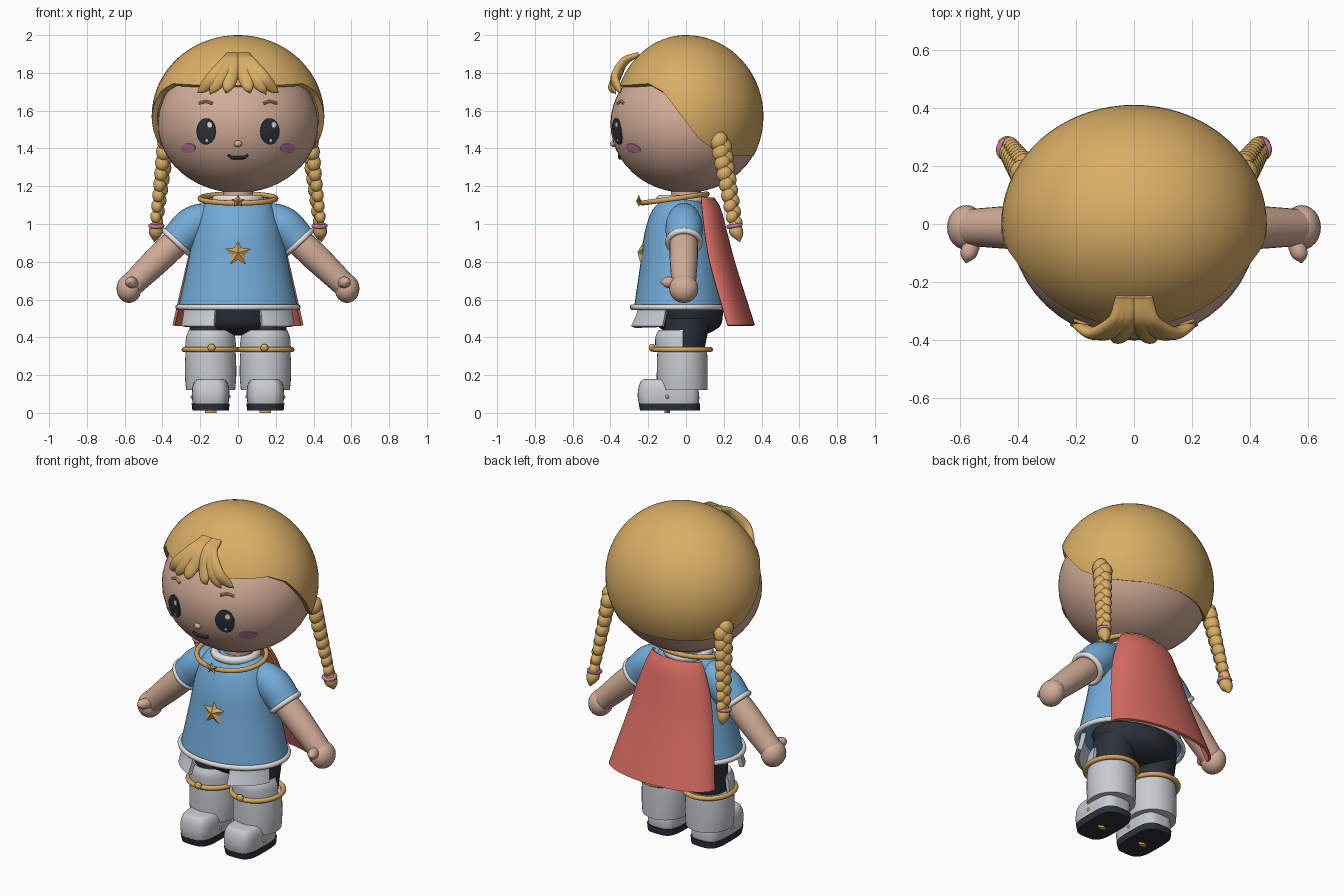
import bpy, bmesh, math
from math import sin, cos, pi, radians, sqrt
from mathutils import Vector, Matrix

if "Cube" in bpy.data.objects:
    bpy.data.objects.remove(bpy.data.objects["Cube"], do_unlink=True)


def material(name, *rgb):
    m = bpy.data.materials.new(name)
    m.use_nodes = True
    m.diffuse_color = (*rgb, 1)
    m.node_tree.nodes["Principled BSDF"].inputs["Base Color"].default_value = (*rgb, 1)
    return m


HAIR = material("golden hair", .69, .42, .13)
GOLD = material("gold trim", .68, .39, .11)
SKIN = material("skin", .64, .41, .31)
BLUE = material("shirt blue", .17, .41, .69)
RED = material("cape red", .68, .15, .12)
GREY = material("boot grey", .57, .60, .63)
WHITE = material("trim white", .77, .75, .72)
DARK = material("charcoal", .025, .031, .044)
PINK = material("pink", .58, .20, .36)


def finish(obj, mat, thick=0, angle=45):
    obj.data.materials.append(mat)
    bpy.ops.object.select_all(action='DESELECT')
    obj.select_set(True)
    bpy.context.view_layer.objects.active = obj
    if thick:
        mod = obj.modifiers.new("thickness", 'SOLIDIFY')
        mod.thickness, mod.offset = thick, -1
        bpy.ops.object.modifier_apply(modifier=mod.name)
    bpy.ops.object.shade_smooth_by_angle(angle=radians(angle))
    return obj


def from_bmesh(name, bm, mat, thick=0, angle=45):
    mesh = bpy.data.meshes.new(name)
    bm.to_mesh(mesh)
    bm.free()
    obj = bpy.data.objects.new(name, mesh)
    bpy.context.collection.objects.link(obj)
    return finish(obj, mat, thick, angle)


def grid(name, rows, mat, wrap=True, caps=(True, True), thick=0):
    """Skin over rows of points, listed from top to bottom."""
    bm = bmesh.new()
    vs = [[bm.verts.new(p) for p in row] for row in rows]
    n = len(rows[0])
    for a, b in zip(vs, vs[1:]):
        for j in range(n if wrap else n - 1):
            k = (j + 1) % n
            bm.faces.new((b[j], b[k], a[k], a[j]))
    if caps[0]:
        bm.faces.new(vs[0])
    if caps[1]:
        bm.faces.new(vs[-1][::-1])
        bmesh.ops.recalc_face_normals(bm, faces=bm.faces)
    return from_bmesh(name, bm, mat, thick)


def smooth(keys, steps=5):
    """Catmull-Rom curve through tuples of any length."""
    ks = [Vector(k) for k in keys]
    ks = [ks[0] * 2 - ks[1]] + ks + [ks[-1] * 2 - ks[-2]]
    out = []
    for a, b, c, d in zip(ks, ks[1:], ks[2:], ks[3:]):
        for i in range(steps):
            t = i / steps
            out.append((b * 2 + (c - a) * t + (a * 2 - b * 5 + c * 4 - d) * t * t
                        + (b * 3 - a - c * 3 + d) * t ** 3) / 2)
    return out + [ks[-2]]


def ellipse(z, rx, ry, cx, cy, a, p=2):
    s, c = sin(a), cos(a)
    return Vector((cx + rx * math.copysign(abs(s) ** (2 / p), s),
                   cy - ry * math.copysign(abs(c) ** (2 / p), c), z))


def loft(name, keys, mat, p=2, n=40, steps=5):
    """Stack of (z, rx, ry, cx, cy) sections."""
    grid(name, [[ellipse(*k, 2 * pi * j / n, p) for j in range(n)] for k in smooth(keys, steps)], mat)


def panel(name, keys, a0, a1, mat, thick, n=24):
    """Open sheet between two angles measured from the front."""
    angles = [radians(a0 + (a1 - a0) * j / n) for j in range(n + 1)]
    grid(name, [[ellipse(*k, a) for a in angles] for k in smooth(keys)], mat, False, (False, False), thick)


def sweep(name, keys, mat, flat=1, n=16, steps=6):
    """Tube through (x, y, z, radius) keys."""
    path = smooth(keys, steps)
    rows = []
    for i, q in enumerate(path):
        d = (path[min(i + 1, len(path) - 1)] - path[max(i - 1, 0)]).to_3d().normalized()
        side = d.cross(Vector((0, 1, 0))).normalized()
        up = side.cross(d)
        r = max(q[3], .001)
        rows.append([q.to_3d() + r * (side * cos(2 * pi * j / n) + up * flat * sin(2 * pi * j / n))
                     for j in range(n)])
    grid(name, rows, mat)


def balls(name, parts, mat, seg=24):
    """One mesh of ellipsoids given as (location, radii, rotation matrix)."""
    bm = bmesh.new()
    for loc, size, rot in parts:
        m = Matrix.Translation(loc) @ rot @ Matrix.Diagonal((*size, 1))
        bmesh.ops.create_uvsphere(bm, u_segments=seg, v_segments=seg // 2, radius=1, matrix=m)
    from_bmesh(name, bm, mat)


def ball(name, loc, size, mat, seg=24):
    balls(name, [(loc, size, Matrix())], mat, seg)


def ring(name, loc, big, small, mat, rot=(0, 0, 0), scale=(1, 1, 1)):
    bpy.ops.mesh.primitive_torus_add(major_segments=40, minor_segments=10, location=loc, rotation=rot,
                                     major_radius=big, minor_radius=small)
    obj = bpy.context.object
    obj.name, obj.scale = name, scale
    finish(obj, mat)


def star(name, loc, size, depth, mat, tilt=0):
    bm = bmesh.new()
    rim = [bm.verts.new((sin(i * pi / 5) * r, 0, cos(i * pi / 5) * r))
           for i in range(10) for r in [size * (.5 if i % 2 else 1)]]
    for y in (-depth, depth):
        c = bm.verts.new((0, y, 0))
        for i in range(10):
            bm.faces.new((c, rim[i], rim[(i + 1) % 10]))
    bmesh.ops.recalc_face_normals(bm, faces=bm.faces)
    obj = from_bmesh(name, bm, mat, 0, 15)
    obj.location, obj.rotation_euler = loc, (tilt, 0, 0)


# Head and neck
RX, RY, RZ, CZ = .425, .40, .365, 1.53
ball("head", (0, 0, CZ), (RX, RY, RZ), SKIN, 48)
loft("neck", [(1.22, .08, .08, 0, 0), (1.08, .08, .08, 0, 0)], SKIN)


def on_face(x, z, lift=0):
    return Vector((x, -(RY + lift) * sqrt(1 - (x / RX) ** 2 - ((z - CZ) / RZ) ** 2), z))


def decal(name, x, z, w, h, lift, mat):
    rows = [[on_face(x + w * k * sin(-2 * pi * j / 28), z + h * k * cos(2 * pi * j / 28), lift)
             for j in range(28)] for k in (.05, .4, .75, 1)]
    grid(name, rows, mat, caps=(True, False), thick=.009)


# Face details
for s, side in ((1, "left"), (-1, "right")):
    decal(side + "_eye", s * .17, 1.49, .05, .07, .009, DARK)
    decal(side + "_eye_glint", s * .17 + .02, 1.525, .013, .015, .014, WHITE)
    decal(side + "_eye_small_glint", s * .17 + .004, 1.442, .007, .008, .014, WHITE)
    decal(side + "_cheek", s * .265, 1.40, .038, .025, .007, PINK)
    sweep(side + "_eyebrow", [(*on_face(s * .17 + dx, z), .008) for dx, z in
                              ((-.035, 1.638), (0, 1.648), (.035, 1.638))], GOLD, n=8)
sweep("mouth", [(*on_face(x, z, .003), r) for x, z, r in
                ((-.052, 1.366, .005), (-.03, 1.352, .009), (.03, 1.352, .009), (.052, 1.366, .005))], DARK, n=8)
ball("nose", on_face(0, 1.425), (.022, .018, .018), SKIN)

# Hair cap with a hairline that drops from the brow to the nape
LINE = [(-.5, 1.72), (-.2, 1.745), (-.12, 1.70), (-.03, 1.58), (.07, 1.45), (.17, 1.378), (.27, 1.36), (.6, 1.36)]


def hairline(y):
    for (y0, z0), (y1, z1) in zip(LINE, LINE[1:]):
        if y <= y1:
            return z0 + (z1 - z0) * (y - y0) / (y1 - y0)


def hair_point(a, f):
    ry = .38 if cos(a) > 0 else .41
    return ellipse(1.57 + .43 * cos(f), .457 * sin(f), ry * sin(f), 0, 0, a)


columns = []
for j in range(72):
    a, f = 2 * pi * j / 72, .02
    while hair_point(a, f).z > hairline(hair_point(a, f).y):
        f += .004
    columns.append([hair_point(a, .02 + (f - .02) * i / 24) for i in range(25)])
grid("hair_cap", list(zip(*columns)), HAIR, caps=(True, False), thick=.03)

# Fringe locks fanning from the parting
for i, (x0, x1, y1, z1) in enumerate([(.055, .215, -.345, 1.695), (.04, .15, -.37, 1.685), (.02, .065, -.385, 1.69)]):
    for s in (1, -1):
        sweep("fringe_lock", [(s * x0 * .8, -.25, 1.90, .02), (s * x0, -.325, 1.86, .036),
                              (s * (x0 * .55 + x1 * .45), -.375 + i * .003, 1.775, .04),
                              (s * (x0 * .2 + x1 * .8), y1 - .012, 1.72, .026), (s * x1, y1, z1, .001)], HAIR, .6)

# Braids
for s, side in ((1, "left"), (-1, "right")):
    beads = []
    for i in range(8):
        t = i / 7
        w = .046 - .014 * t
        for k in (1, -1):
            c = Vector((s * (.382 + .048 * t), .185 + .07 * t, 1.425 - .4 * t - .014 * k))
            c += Vector((s * -.42, .9, 0)) * .013 * k
            beads.append((c, (w * .9, w, w * 1.15), Matrix.Rotation(radians(30 * k), 4, 'X')))
    balls(side + "_braid", beads, HAIR, 16)
    sweep(side + "_braid_tip", [(s * .43, .25, 1.01, .022), (s * .434, .262, .97, .036),
                                (s * .438, .275, .94, .03), (s * .442, .285, .905, .002)], HAIR)
    ring(side + "_hair_tie", (s * .432, .256, .99), .032, .011, PINK, (.15, 0, 0))

# Shirt, collar and hem
loft("shirt", [(1.135, .12, .09, 0, -.02), (1.11, .17, .12, 0, -.025), (1.06, .20, .155, 0, -.03),
               (.95, .235, .19, 0, -.03), (.8, .265, .21, 0, -.03), (.56, .317, .245, 0, -.03)], BLUE)
ring("shirt_hem", (0, -.035, .56), .317, .015, WHITE, scale=(1, .79, 1))
ring("collar", (0, -.02, 1.13), .115, .024, WHITE)
ring("necklace", (0, -.06, 1.135), .2, .014, GOLD, (radians(8), 0, 0), (1, .87, 1))
star("necklace_star", (0, -.25, 1.12), .036, .014, GOLD)
star("chest_star", (0, -.232, .845), .072, .025, GOLD, radians(-8))

# Cape
panel("cape", [(1.14, .16, .07, 0, .08), (1.08, .19, .1, 0, .085), (.95, .235, .12, 0, .1),
               (.78, .275, .135, 0, .13), (.465, .347, .145, 0, .22)], 90, 270, RED, .014, 32)

# Arms
for s, side in ((1, "left"), (-1, "right")):
    sweep(side + "_sleeve", [(s * .12, -.01, 1.05, .05), (s * .17, -.01, 1.035, .08),
                             (s * .245, -.01, .99, .098), (s * .325, -.01, .905, .093)], BLUE, n=24)
    ring(side + "_cuff", (s * .325, -.01, .905), .085, .016, WHITE, (0, radians(s * 137), 0))
    sweep(side + "_arm", [(s * .26, -.012, .965, .07), (s * .4, -.012, .835, .075),
                          (s * .56, -.012, .68, .064)], SKIN, n=24)
    ball(side + "_hand", (s * .577, -.012, .658), (.066, .077, .076), SKIN)
    sweep(side + "_thumb", [(s * .55, -.04, .68, .025), (s * .56, -.075, .69, .03),
                            (s * .572, -.11, .692, .026), (s * .577, -.134, .692, .003)], SKIN)

# Shorts
loft("shorts", [(.58, .26, .19, 0, 0), (.52, .25, .185, 0, .01), (.46, .22, .165, 0, .015),
                (.42, .13, .1, 0, .015), (.41, .03, .03, 0, .015)], DARK)

# Hip flaps, legs and boots
for s, side in ((1, "left"), (-1, "right")):
    a0, a1 = (24, 72) if s > 0 else (-72, -24)
    panel(side + "_hip_flap", [(.57, .295, .235, 0, -.035), (.52, .305, .25, 0, -.035),
                               (.46, .315, .275, 0, -.04)], a0, a1, GREY, .025)
    x = s * .145
    loft(side + "_thigh", [(.5, .115, .12, x, .01), (.32, .105, .105, x, -.01)], DARK)
    panel(side + "_knee_guard", [(.44, .115, .125, x, -.02), (.40, .13, .142, x, -.02),
                                 (.33, .136, .142, x, -.02)], -92, 92, GREY, .02)
    loft(side + "_boot_shaft", [(.34, .128, .128, x, -.02), (.3, .134, .133, x, -.02),
                                (.2, .136, .135, x, -.02), (.12, .13, .135, x, -.02)], GREY)
    ring(side + "_boot_band", (x, -.02, .335), .14, .014, GOLD, scale=(1, 1.06, 1))
    ball(side + "_band_stud", (s * .14, -.18, .345), (.021, .017, .021), GOLD, 16)
    loft(side + "_shoe", [(.18, .055, .11, x, -.105), (.172, .08, .135, x, -.1), (.14, .096, .155, x, -.095),
                          (.09, .099, .163, x, -.093), (.04, .094, .158, x, -.09)], GREY, 3.5)
    loft(side + "_sole", [(.05, .101, .163, x, -.088), (.012, .096, .158, x, -.085)], DARK, 3.5, steps=1)
    loft(side + "_sole_mark", [(.014, .03, .014, x, -.1), (0, .03, .014, x, -.1)], GOLD, 1.2, steps=1)
    for dx in (.098, -.098):
        ball(side + "_shoe_stud", (x + dx, -.1, .085), (.008, .01, .01), GOLD, 12)
